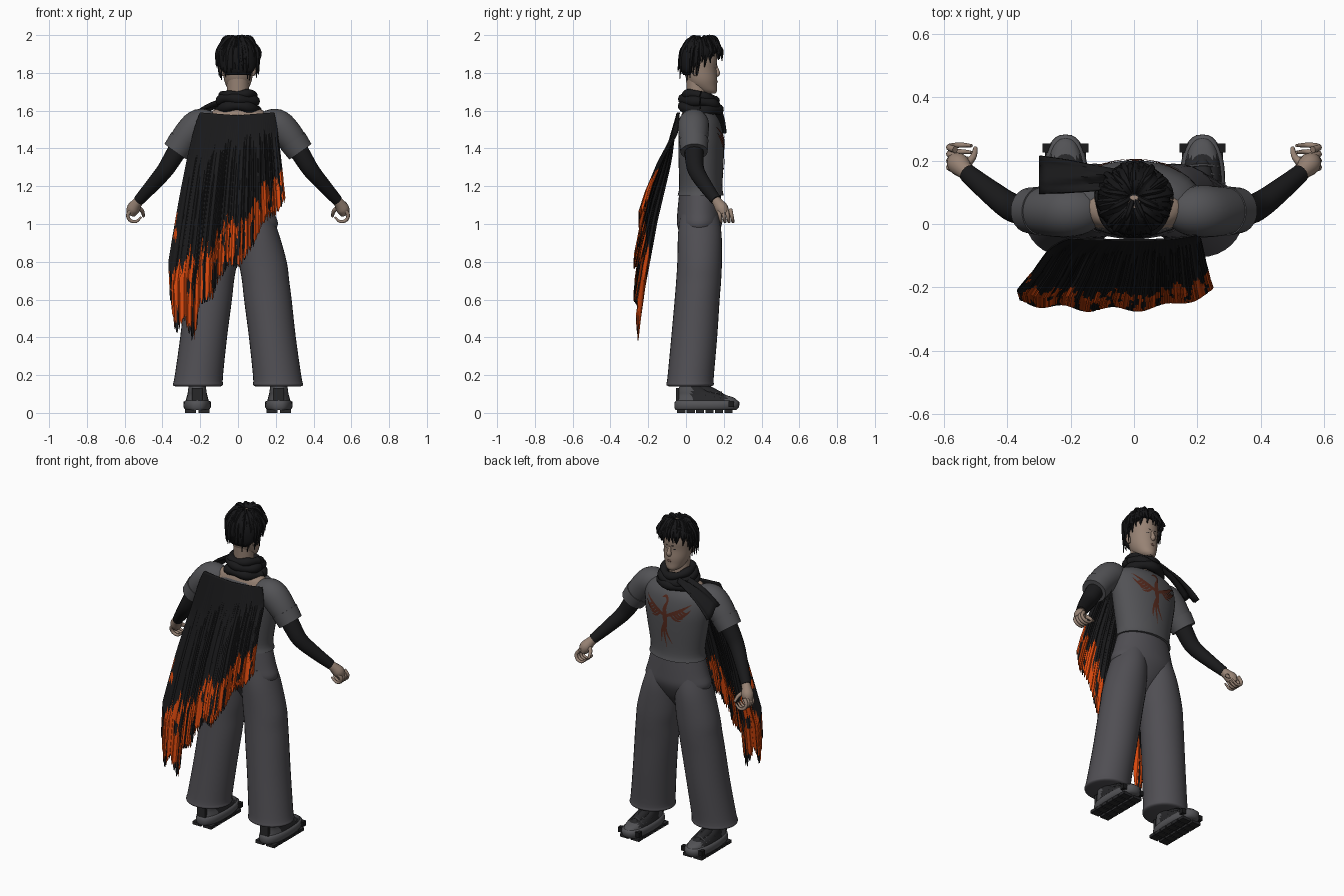
import bpy, math, random
from mathutils import Vector, noise

random.seed(4)
if "Cube" in bpy.data.objects:
    bpy.data.objects.remove(bpy.data.objects["Cube"])


def material(name, r, g, b):
    m = bpy.data.materials.new(name)
    m.use_nodes = True
    m.diffuse_color = (r, g, b, 1)
    m.node_tree.nodes["Principled BSDF"].inputs["Base Color"].default_value = (r, g, b, 1)
    return m


SHIRT = material("shirt grey", .085, .085, .092)
PANTS = material("trouser grey", .08, .077, .087)
BLACK = material("cloth black", .010, .010, .011)
HAIR = material("hair black", .008, .008, .009)
SKIN = material("skin", .31, .225, .175)
LIP = material("lip brown", .17, .095, .075)
ORANGE = material("flame orange", .68, .064, .004)
RUST = material("emblem rust", .09, .022, .012)
RUBBER = material("sole black", .02, .02, .022)


def build(name, verts, faces, *mats, angle=50):
    me = bpy.data.meshes.new(name)
    me.from_pydata(verts, [], faces)
    for m in mats:
        me.materials.append(m)
    me.shade_smooth()
    me.set_sharp_from_angle(angle=math.radians(angle))
    ob = bpy.data.objects.new(name, me)
    bpy.context.collection.objects.link(ob)
    return ob


def refine(rows, k=4):
    """Catmull-Rom resampling of rows of numbers."""
    out = []
    for i in range(len(rows) - 1):
        a, b, c, d = (rows[min(max(i + j, 0), len(rows) - 1)] for j in (-1, 0, 1, 2))
        for s in range(k):
            t = s / k
            out.append(tuple(q + .5 * t * (r - p + t * (2*p - 5*q + 4*r - s2 + t * (3*(q - r) + s2 - p)))
                             for p, q, r, s2 in zip(a, b, c, d)))
    return out + [tuple(rows[-1])]


def skin_rings(name, rings, mat, angle=50):
    n = len(rings[0])
    faces = [(i*n + j, i*n + (j+1) % n, (i+1)*n + (j+1) % n, (i+1)*n + j)
             for i in range(len(rings) - 1) for j in range(n)]
    last = (len(rings) - 1) * n
    faces += [tuple(reversed(range(n))), tuple(range(last, last + n))]
    return build(name, [p for r in rings for p in r], faces, mat, angle=angle)


def loft(name, rows, mat, n=32, k=4, power=1.0):
    """Stack of ovals: height, centre x, half width, back y, front y."""
    def bend(v):
        return math.copysign(abs(v) ** power, v)
    rings = []
    for z, cx, a, y0, y1 in refine(rows, k):
        rings.append([(cx + a * bend(math.cos(t)), (y0+y1)/2 + (y1-y0)/2 * bend(math.sin(t)), z)
                      for t in (math.tau * j / n for j in range(n))])
    return skin_rings(name, rings, mat)


def tube(name, path, mat, n=16, k=4):
    """Round sweep through points x, y, z, radius."""
    pts = refine(path, k)
    rings, side = [], None
    for i, p in enumerate(pts):
        d = Vector(pts[min(i+1, len(pts)-1)][:3]) - Vector(pts[max(i-1, 0)][:3])
        d.normalize()
        if side is None:
            side = d.orthogonal()
        side = (side - d * side.dot(d)).normalized()
        up = d.cross(side)
        rings.append([Vector(p[:3]) + p[3] * (side*math.cos(t) + up*math.sin(t))
                      for t in (math.tau * j / n for j in range(n))])
    return skin_rings(name, rings, mat)


def box(name, x, y, z, sx, sy, sz, mat):
    ring = [(-1, -1), (1, -1), (1, 1), (-1, 1)]
    return skin_rings(name, [[(x + i*sx/2, y + j*sy/2, z + h*sz/2) for i, j in ring]
                             for h in (-1, 1)], mat, 30)


def lookup(table, t):
    for (a, p), (b, q) in zip(table, table[1:]):
        if t <= b:
            return p + (q - p) * max(0, (t - a) / (b - a))
    return table[-1][1]


# Torso, hips, neck, head
torso = [(1.15, 0, .177, -.045, .2), (1.2, 0, .17, -.036, .193), (1.35, 0, .195, -.04, .2),
         (1.45, 0, .21, -.04, .2), (1.53, 0, .205, -.035, .185), (1.575, 0, .17, -.025, .16),
         (1.59, 0, .13, -.005, .14)]
loft("shirt_body", torso, SHIRT)
loft("trouser_hips", [(.82, 0, .02, .05, .09), (.87, 0, .07, .02, .125), (.92, 0, .15, -.02, .158),
                      (.99, 0, .21, -.046, .188), (1.06, 0, .193, -.046, .19),
                      (1.18, 0, .16, -.034, .183)], PANTS)
loft("neck", [(1.55, 0, .18, -.03, .12), (1.595, 0, .142, -.018, .115), (1.62, 0, .085, 0, .115),
              (1.65, 0, .062, .005, .115), (1.78, 0, .057, .0, .11)], SKIN)
loft("head", [(1.69, 0, .026, .1, .155), (1.705, 0, .046, .06, .164), (1.735, 0, .064, .02, .164),
              (1.77, 0, .075, 0, .165), (1.82, 0, .08, -.01, .161), (1.87, 0, .083, -.015, .165),
              (1.92, 0, .08, -.01, .155), (1.96, 0, .06, .01, .125), (1.98, 0, .02, .05, .09)], SKIN)
tube("nose", [(0, .157, 1.84, .008), (0, .164, 1.815, .011), (0, .166, 1.797, .015),
              (0, .158, 1.787, .011)], SKIN, 12)
tube("mouth", [(-.024, .152, 1.75, .003), (0, .162, 1.753, .007), (.024, .152, 1.75, .003)], LIP, 8)
for s, side in ((1, "left"), (-1, "right")):
    tube(side + "_eye", [(s*.018, .156, 1.825, .003), (s*.031, .149, 1.827, .006),
                         (s*.045, .139, 1.825, .003)], RUBBER, 8)
    tube(side + "_eyebrow", [(s*.014, .161, 1.846, .003), (s*.033, .151, 1.851, .004),
                             (s*.053, .133, 1.846, .002)], HAIR, 8)
    tube(side + "_ear", [(s*.078, .05, 1.785, .008), (s*.084, .048, 1.81, .015),
                         (s*.088, .045, 1.835, .012)], SKIN, 10)

# Hair: cap plus layers of unruly drooping locks
loft("hair_cap", [(1.79, 0, .06, -.015, .04), (1.82, 0, .088, -.03, .065), (1.88, 0, .099, -.036, .11),
                  (1.93, 0, .095, -.025, .155), (1.965, 0, .07, .005, .15),
                  (1.98, 0, .03, .04, .11)], HAIR)
for layer, count in enumerate((40, 32, 24)):
    for i in range(count):
        t = math.tau * (i + random.uniform(-.4, .4)) / count
        c, s = math.cos(t), math.sin(t)
        reach = random.uniform(.1, .118) - .006 * layer
        front = max(0, s)
        end = random.uniform(1.76, 1.83) + .1 * math.sqrt(front) + .02 * layer * (1 - front)
        top = random.uniform(1.955, 1.98) + .014 * front
        flick = random.uniform(-.012, .01)
        tube("hair_lock", [(c*.012, .078 + s*.012, 1.965, .006), (c*.05, .078 + s*.05, top, .014),
                           (c*.088, .08 + s*.085, top - .03, .014),
                           (c*reach, .08 + s*(reach - .005), 1.905 + .015*front, .011),
                           (c*(reach + flick) - s*flick, .075 + s*(reach + flick) + c*flick, end, .002)],
             HAIR, 5, 3)
for i in range(9):
    t = math.tau * i / 9 + .2
    c, s = math.cos(t), math.sin(t)
    tube("crown_lock", [(c*.015, .09 + s*.015, 1.97, .009), (c*.045, .09 + s*.045, 1.99, .01),
                        (c*.075, .09 + s*.07, 1.982, .009), (c*.098, .09 + s*.09, 1.945, .004)], HAIR, 6, 3)

# Scarf wraps and loose end
for name, z, rad, r, tilt in (("scarf_upper", 1.675, .078, .023, .015), ("scarf_middle", 1.645, .088, .026, .02),
                              ("scarf_lower", 1.608, .096, .026, .01)):
    tube(name, [(rad*1.03*math.cos(t), .075 + rad*math.sin(t), z - tilt*math.sin(t) + .008*math.sin(2*t + z*50),
                 r * (1 + .14*math.sin(5*t + z*90))) for t in (math.tau*i/24 for i in range(25))], BLACK, 12, 2)
grid = []
for i in range(11):
    u = i / 10
    for j in range(9):
        w = j / 8 - .5
        grid.append((-.06 - .24*u, .145 + .01*u + w*(.06 + .06*u),
                     1.65 - .12*u*u - .02*u + .012*math.sin(w*9 + u*3) - w*.07*u))
tail = build("scarf_end", grid, [(i*9+j, i*9+j+1, i*9+j+10, i*9+j+9) for i in range(10) for j in range(8)], BLACK)
tail.modifiers.new("thickness", "SOLIDIFY").thickness = .008

for s, side in ((1, "left"), (-1, "right")):
    # Arms
    tube(side + "_shirt_sleeve", [(s*.135, .05, 1.52, .062), (s*.17, .042, 1.53, .076), (s*.215, .04, 1.522, .082),
                                  (s*.27, .04, 1.465, .078), (s*.328, .043, 1.386, .066)], SHIRT, 24)
    tube(side + "_sleeve_cuff", [(s*.29, .041, 1.44, .078), (s*.33, .043, 1.383, .072)], SHIRT, 24)
    tube(side + "_under_sleeve", [(s*.29, .042, 1.44, .054), (s*.345, .044, 1.35, .049), (s*.39, .055, 1.28, .044),
                                  (s*.458, .105, 1.2, .037), (s*.525, .16, 1.125, .029)], BLACK)
    # Hands with curled fingers
    tube(side + "_palm", [(s*.515, .155, 1.132, .024), (s*.535, .17, 1.11, .028), (s*.555, .19, 1.08, .035),
                          (s*.568, .2, 1.05, .024)], SKIN, 14)
    for f in range(4):
        y = .172 + .021 * f
        tube(side + "_finger", [(s*.564, y, 1.075, .011), (s*.583, y + .006, 1.048, .010),
                                (s*.572, y + .012, 1.02, .009), (s*.54, y + .014, 1.013, .008),
                                (s*.512, y + .012, 1.037, .005)], SKIN, 8)
    tube(side + "_thumb", [(s*.535, .185, 1.09, .014), (s*.508, .21, 1.07, .011), (s*.5, .24, 1.04, .007)], SKIN, 8)
    # Wide trouser leg
    loft(side + "_trouser_leg", [(.14, s*.212, .12, -.09, .13), (.15, s*.212, .133, -.104, .147),
                                 (.19, s*.208, .128, -.098, .147), (.4, s*.182, .124, -.078, .165),
                                 (.6, s*.158, .126, -.06, .178), (.7, s*.146, .125, -.052, .186),
                                 (.8, s*.132, .126, -.046, .19), (.95, s*.108, .108, -.042, .188),
                                 (1.05, s*.09, .09, -.03, .17)], PANTS)
    # Shoes: grey heel and toe, dark mesh middle, lugged sole
    x = s * .216
    loft(side + "_sole", [(.014, x, .06, -.055, .265), (.03, x, .072, -.062, .28), (.058, x, .07, -.06, .282),
                          (.066, x, .06, -.05, .27)], SHIRT, 32, 2, .8)
    shoe = loft(side + "_shoe", [(.06, x, .062, -.055, .275), (.08, x, .057, -.05, .255), (.097, x, .052, -.045, .2),
                                 (.115, x, .049, -.042, .13), (.14, x, .046, -.035, .085)], SHIRT, 32, 3, .85)
    shoe.data.materials.append(RUBBER)
    for p in shoe.data.polygons:
        p.material_index = int(.03 < p.center.y < .215)
    box(side + "_heel_patch", x, -.045, .098, .056, .016, .066, RUBBER)
    tube(side + "_tongue", [(x, .07, .12, .034), (x, .12, .103, .036), (x, .17, .085, .032),
                            (x, .21, .078, .016)], RUBBER, 12)
    tube(side + "_tongue_tip", [(x, .07, .14, .016), (x, .115, .132, .014), (x, .155, .12, .008)], BLACK, 10)
    for i in range(4):
        tube(side + "_lace", [(x - .05, .10 + .027*i, .09 - .004*i, .005), (x, .105 + .027*i, .143 - .011*i, .005),
                              (x + .05, .10 + .027*i, .09 - .004*i, .005)], SHIRT, 6)
    for i in range(6):
        for e in (-1, 1):
            box(side + "_sole_lug", x + e*.036, -.025 + .05*i, .009, .058, .043, .018, RUBBER)
    box(side + "_sole_bar", x, .24, .045, .146, .028, .03, BLACK)

# Winged emblem lying on the chest
rows = refine(torso, 4)


def on_chest(x, z):
    a, y0, y1 = (lookup([(r[0], r[c]) for r in rows], z) for c in (2, 3, 4))
    return (x, (y0 + y1)/2 + (y1 - y0)/2 * math.sqrt(max(0, 1 - (x/a)**2)) + .004, z)


def ribbon(name, path):
    pts = refine(path, 5)
    verts = []
    for i, (x, z, w) in enumerate(pts):
        d = Vector(pts[min(i+1, len(pts)-1)][:2]) - Vector(pts[max(i-1, 0)][:2])
        d.normalize()
        verts += [on_chest(x - d.y*w*e, z + d.x*w*e) for e in (-1, 0, 1)]
    build(name, verts, [(3*i+j, 3*i+j+1, 3*i+j+4, 3*i+j+3) for i in range(len(pts)-1) for j in (0, 1)], RUST)


ribbon("emblem_body", [(.03, 1.53, .001), (.005, 1.54, .008), (-.008, 1.515, .006), (.006, 1.47, .012),
                       (.002, 1.41, .015), (-.008, 1.36, .004)])
for s in (-1, 1):
    ribbon("emblem_wing", [(s*.008, 1.43, .008), (s*.05, 1.45, .01), (s*.1, 1.48, .008), (s*.15, 1.515, .001)])
    for f in range(5):
        ribbon("emblem_feather", [(s*(.03 + .018*f), 1.445 + .007*f, .006), (s*(.065 + .015*f), 1.415 + .011*f, .007),
                                  (s*(.1 + .012*f), 1.412 + .018*f, .001)])
for f in (-1, 0, 1):
    ribbon("emblem_tail", [(0, 1.4, .006), (.015*f + .008, 1.33, .007), (.035*f - .008, 1.23 + .03*abs(f), .001)])

# Asymmetric cape with ragged burning hem
hem = [(0, .6), (.05, .43), (.08, .42), (.13, .5), (.21, .38), (.24, .39), (.28, .57), (.4, .6), (.44, .68),
       (.54, .78), (.62, .76), (.74, .88), (.82, 1.0), (.93, 1.05), (1, 1.12)]
sweep = [(0, -.05), (.2, -.092), (.5, -.175), (.8, -.238), (1, -.268)]
C, R = 130, 90
verts = []
for i in range(C + 1):
    u = i / C
    low = lookup(hem, u) + random.uniform(0, .05) * (i % 3 > 0)
    for j in range(R + 1):
        v = j / R
        z = 1.575 + (low - 1.575) * v + .015 * (1 - v) * abs(2*u - 1)
        x = -.2 + .39*u + v**.75 * (-.2*(1-u) + .06*u) + .04*(1-u)**3*max(0, v - .8)/.2
        edge = abs(2*u - 1) ** 2.5 * min(1, .25 + 3*v)
        y = lookup(sweep, v) + edge*(.022 + .038*u) + .008*math.sin(u*24 + v*2)*v
        verts.append((x, y, z))
faces = [(i*(R+1)+j, (i+1)*(R+1)+j, (i+1)*(R+1)+j+1, i*(R+1)+j+1) for i in range(C) for j in range(R)]
cape = build("cape", verts, faces, BLACK, ORANGE)
for p in cape.data.polygons:
    i, j = divmod(p.index, R)
    u, z = (i + .5) / C, p.center.z
    rise = (z - lookup(hem, u)) / (.47 - .3*u)
    streak = noise.noise(Vector((u*21, z*4.2, 3))) + .7*noise.noise(Vector((u*48, z*9, 8)))
    fade = .24 - 1.5*max(0, rise - .65) - 1.1*max(0, .2 - rise)
    p.material_index = int(streak + fade > 0 and rise < 1)
solid = cape.modifiers.new("thickness", "SOLIDIFY")
solid.thickness = .005
solid.offset = 0
